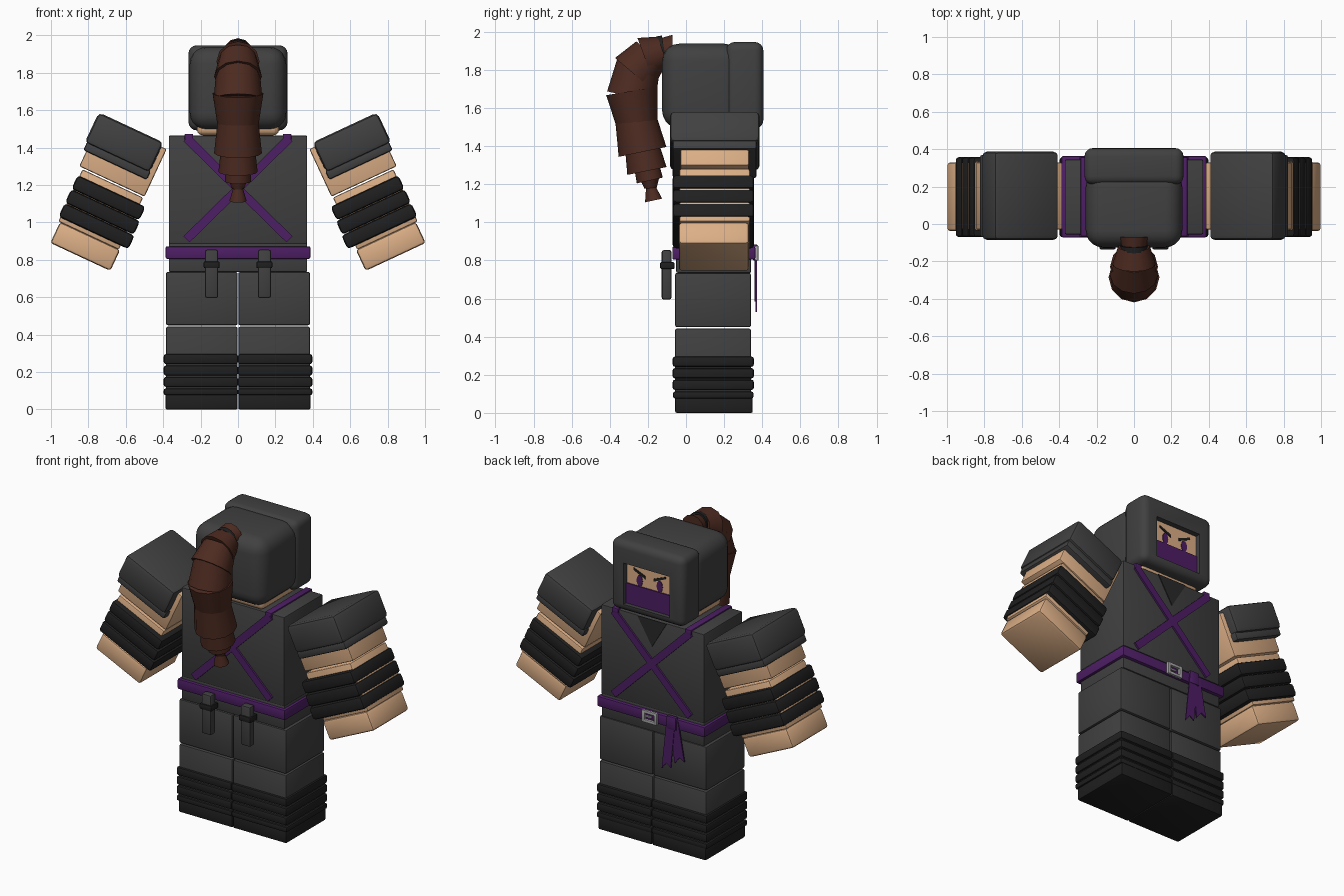
import bpy, bmesh, math
from mathutils import Matrix, Vector

if "Cube" in bpy.data.objects:
    bpy.data.objects.remove(bpy.data.objects["Cube"])


def material(name, rgb):
    m = bpy.data.materials.new(name)
    m.diffuse_color = (*rgb, 1)
    m.use_nodes = True
    m.node_tree.nodes["Principled BSDF"].inputs["Base Color"].default_value = m.diffuse_color
    return m


CLOTH = material("charcoal cloth", (0.052, 0.052, 0.053))
BLACK = material("black wrap", (0.014, 0.014, 0.014))
SKIN = material("skin", (0.72, 0.43, 0.24))
PURPLE = material("purple", (0.075, 0.013, 0.13))
HAIR = material("brown hair", (0.075, 0.024, 0.015))
STEEL = material("buckle grey", (0.38, 0.38, 0.38))
NECK = material("dark collar", (0.022, 0.022, 0.022))


def finish(name, bm, mats):
    """Turn a bmesh into a shaded object."""
    bmesh.ops.recalc_face_normals(bm, faces=bm.faces[:])
    me = bpy.data.meshes.new(name)
    bm.to_mesh(me)
    bm.free()
    for m in mats:
        me.materials.append(m)
    ob = bpy.data.objects.new(name, me)
    bpy.context.collection.objects.link(ob)
    bpy.ops.object.select_all(action='DESELECT')
    ob.select_set(True)
    bpy.context.view_layer.objects.active = ob
    bpy.ops.object.shade_smooth_by_angle(angle=math.radians(35))
    return ob


def box_mesh(size, bevel, segments):
    bm = bmesh.new()
    bmesh.ops.create_cube(bm, size=1)
    bmesh.ops.scale(bm, vec=size, verts=bm.verts)
    if bevel:
        bmesh.ops.bevel(bm, geom=bm.edges[:], offset=bevel, segments=segments,
                        profile=0.5, affect='EDGES')
    return bm


def box(name, xs, ys, zs, mat, bevel=0.01, segments=2, turn=0.0):
    """Box from ranges; turn rotates it about y through its centre (degrees)."""
    size = [r[1] - r[0] for r in (xs, ys, zs)]
    mid = [(r[0] + r[1]) / 2 for r in (xs, ys, zs)]
    bm = box_mesh(size, bevel, segments)
    bm.transform(Matrix.Translation(mid) @ Matrix.Rotation(math.radians(turn), 4, 'Y'))
    return finish(name, bm, [mat])


def plate(name, pts, y0, y1, mat):
    """Flat outline in x/z, given thickness along y."""
    bm = bmesh.new()
    a = [bm.verts.new((x, y0, z)) for x, z in pts]
    f = bm.faces.new(a)
    ext = bmesh.ops.extrude_face_region(bm, geom=[f])["geom"]
    bmesh.ops.translate(bm, vec=(0, y1 - y0, 0),
                        verts=[v for v in ext if isinstance(v, bmesh.types.BMVert)])
    return finish(name, bm, [mat])


def frustum(name, p0, p1, r0, r1, mat, sides=12):
    """Tapered tube between two (y, z) points on the centre plane."""
    a, b = Vector((0, *p0)), Vector((0, *p1))
    d = b - a
    bm = bmesh.new()
    bmesh.ops.create_cone(bm, cap_ends=True, segments=sides, radius1=r0,
                          radius2=r1, depth=d.length)
    bm.transform(Matrix.Translation((a + b) / 2)
                 @ d.to_track_quat('Z', 'X').to_matrix().to_4x4())
    return finish(name, bm, [mat])


# Torso, hips and belt
box("torso", (-.37, .37), (-.055, .345), (.885, 1.465), CLOTH, .008)
box("hips", (-.37, .37), (-.052, .342), (.735, .89), CLOTH, .008)
box("belt", (-.387, .387), (-.072, .364), (.805, .872), PURPLE, .008)

# Crossed straps front and back, joined over the shoulders
for side, y in (("front", -.058), ("back", .348)):
    for turn in (-44.5, 44.5):
        box(side + "_strap", (-.385, .385), (y - .009, y + .009), (1.157, 1.203),
            PURPLE, 0, turn=turn)
for s in (-1, 1):
    box("shoulder_strap", sorted((s * .24, s * .285)), (-.066, .357),
        (1.44, 1.473), PURPLE, .004)

# Open collar, buckle and hanging sash
plate("collar", [(-.105, 1.464), (.105, 1.464), (0, 1.29)], .344, .35, NECK)
for s in (-1, 1):
    box("buckle_side", sorted((s * .033, s * .055)), (.362, .38), (.8, .878), STEEL, .003)
    box("buckle_bar", (-.055, .055), (.362, .38),
        sorted((.839 + s * .039, .839 + s * .02)), STEEL, .003)
box("buckle_pin", (-.012, .034), (.362, .374), (.834, .844), STEEL, 0)
plate("sash_tail_long", [(-.12, .86), (-.18, .86), (-.165, .7), (-.15, .55),
                         (-.118, .575), (-.085, .53)], .366, .372, PURPLE)
plate("sash_tail_short", [(-.14, .86), (-.20, .86), (-.245, .61), (-.21, .63),
                          (-.175, .585)], .36, .368, PURPLE)
box("sash_knot", (-.19, -.12), (.35, .376), (.8, .885), PURPLE, .008)

# Legs, wraps, boots and belt holders
for s in (-1, 1):
    def x(a, b):
        return sorted((s * a, s * b))
    box("upper_leg", x(.002, .385), (-.057, .341), (.45, .735), CLOTH, .01)
    box("lower_leg", x(.002, .385), (-.057, .341), (.09, .443), CLOTH, .01)
    for z in (.12, .181, .242):
        box("leg_wrap", x(.0, .397), (-.07, .356), (z, z + .054), BLACK, .012)
    box("boot_cuff", x(.0, .397), (-.068, .354), (.076, .112), BLACK, .01)
    box("boot", x(.002, .387), (-.057, .35), (0, .085), BLACK, .008)
    box("holder", x(.106, .176), (-.128, -.076), (.595, .855), CLOTH, .012)
    box("holder_band", x(.098, .184), (-.136, -.06), (.755, .792), BLACK, .008)

# Arms: u runs across the tilted arm, v runs down it
ARM = [("upper_arm", (-.222, .163), (-.03, .33), (.025, .305), SKIN, .01),
       ("shoulder_guard", (-.192, .19), (-.085, .387), (0, .178), CLOTH, .025),
       ("shoulder_trim", (-.195, .18), (-.07, .37), (.165, .218), CLOTH, .012),
       ("forearm", (-.217, .14), (-.035, .335), (.313, .62), SKIN, .01),
       ("hand", (-.224, .13), (-.038, .33), (.618, .742), SKIN, .016)]
ARM += [("arm_wrap", (-.25 - k * .006, .15), (-.07, .358), (v, v + .08), BLACK, .018)
        for k, v in enumerate((.352, .434, .516))]
TILT = math.radians(25)
for s in (-1, 1):
    for name, us, ys, vs, mat, bev in ARM:
        u, v = sum(us) / 2, sum(vs) / 2
        w, h = (us[1] - us[0]) / 2, (vs[1] - vs[0]) / 2
        cx = s * (.572 + u * math.cos(TILT) + v * math.sin(TILT))
        cz = 1.508 + u * math.sin(TILT) - v * math.cos(TILT)
        box(name, (cx - w, cx + w), ys, (cz - h, cz + h), mat, bev, turn=-25 * s)

# Head and rounded hood
box("head", (-.22, .22), (-.06, .33), (1.466, 1.7), SKIN, .03, 3)
box("hood_back", (-.258, .258), (-.125, .29), (1.495, 1.938), CLOTH, .09, 5)

# Hood rim with a sunken face opening
bm = box_mesh((.53, .195, .455), .045, 4)
bm.transform(Matrix.Translation((0, .3085, 1.7195)))
face = max(bm.faces, key=lambda f: f.normal.y * f.calc_area())
bmesh.ops.inset_region(bm, faces=[face], thickness=.03)
for v in face.verts:
    v.co.x = .165 if v.co.x > 0 else -.165
    v.co.z = 1.81 if v.co.z > 1.7 else 1.542
face = bmesh.ops.extrude_discrete_faces(bm, faces=[face])["faces"][0]
bmesh.ops.translate(bm, vec=(0, -.035, 0), verts=face.verts)
face.material_index = 1
finish("hood_rim", bm, [CLOTH, SKIN])

# Mask, eyes and brows
plate("mask", [(-.165, 1.541), (.165, 1.541), (.165, 1.672), (-.165, 1.672)],
      .37, .379, PURPLE)
for s in (-1, 1):
    ring = [math.tau * k / 16 for k in range(16)]
    plate("eye", [(s * .072 + .021 * math.cos(a), 1.708 + .036 * math.sin(a))
                  for a in ring], .37, .375, PURPLE)
    plate("brow", [(s * .03, 1.748), (s * .115, 1.782), (s * .115, 1.768),
                   (s * .03, 1.73)], .37, .376, BLACK)

# Ponytail of overlapping tapered locks
LOCKS = [((-.07, 1.905), (-.14, 1.905), .08, .06),
         ((-.12, 1.895), (-.215, 1.86), .085, .115),
         ((-.185, 1.885), (-.275, 1.78), .1, .128),
         ((-.25, 1.83), (-.287, 1.66), .115, .13),
         ((-.285, 1.69), (-.255, 1.51), .136, .108),
         ((-.265, 1.55), (-.228, 1.37), .108, .128),
         ((-.235, 1.42), (-.205, 1.27), .088, .105),
         ((-.21, 1.31), (-.19, 1.22), .065, .07),
         ((-.192, 1.24), (-.185, 1.18), .055, .032),
         ((-.186, 1.19), (-.17, 1.115), .024, .046)]
for p0, p1, r0, r1 in LOCKS:
    frustum("ponytail_lock", p0, p1, r0, r1, HAIR)
frustum("hair_tie", (-.115, 1.91), (-.145, 1.905), .072, .072, BLACK)
